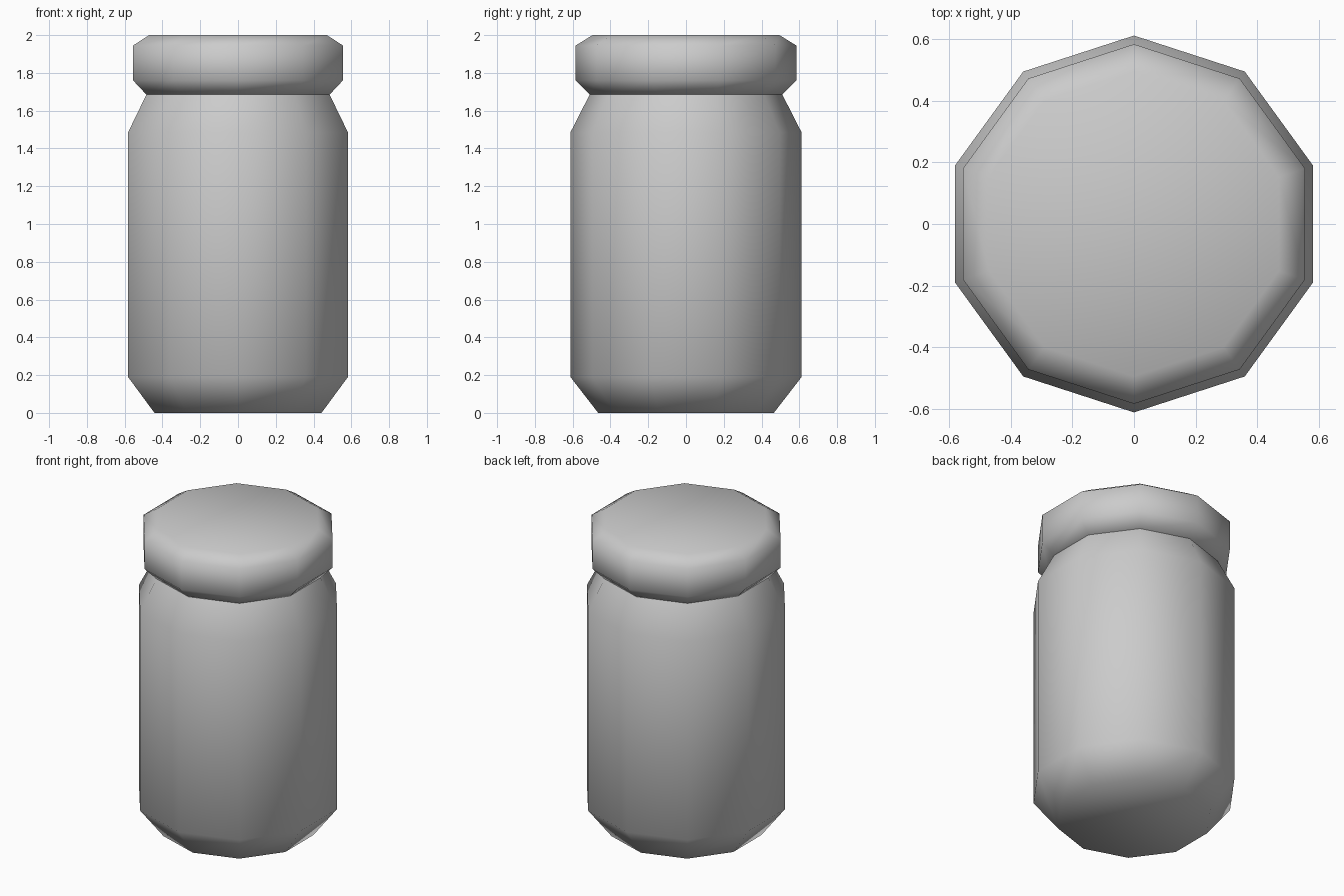
import bpy
import bmesh
from math import cos, sin, tau

SIDES = 10

cube = bpy.data.objects.get("Cube")
if cube:
    bpy.data.objects.remove(cube, do_unlink=True)


def make_material(name, color):
    mat = bpy.data.materials.new(name)
    mat.use_nodes = True
    mat.diffuse_color = color
    mat.node_tree.nodes["Principled BSDF"].inputs["Base Color"].default_value = color
    return mat


def lathe(name, profile, mat, cap_top):
    """Turn (radius, height) points into a smooth-shaded ten-sided part."""
    bm = bmesh.new()
    rings = []
    for radius, z in profile:
        angles = [tau * (i / SIDES + 0.25) for i in range(SIDES)]
        rings.append([bm.verts.new((radius * cos(a), radius * sin(a), z)) for a in angles])
    for low, high in zip(rings, rings[1:]):
        for i in range(SIDES):
            j = (i + 1) % SIDES
            bm.faces.new((low[i], low[j], high[j], high[i]))
    bm.faces.new(rings[0][::-1])
    if cap_top:
        bm.faces.new(rings[-1])
    for face in bm.faces:
        face.smooth = True
    mesh = bpy.data.meshes.new(name)
    bm.to_mesh(mesh)
    bm.free()
    mesh.materials.append(mat)
    obj = bpy.data.objects.new(name, mesh)
    bpy.context.collection.objects.link(obj)
    return obj


grey = make_material("light grey", (0.6, 0.6, 0.6, 1))

# Jar body with tapered foot and shoulder; its neck is closed by the lid
lathe("jar_body", [(0.465, 0), (0.612, 0.19), (0.612, 1.485), (0.51, 1.685)], grey, False)

# Bevelled lid
lathe("jar_lid", [(0.51, 1.685), (0.584, 1.76), (0.584, 1.945), (0.495, 2.0)], grey, True)
